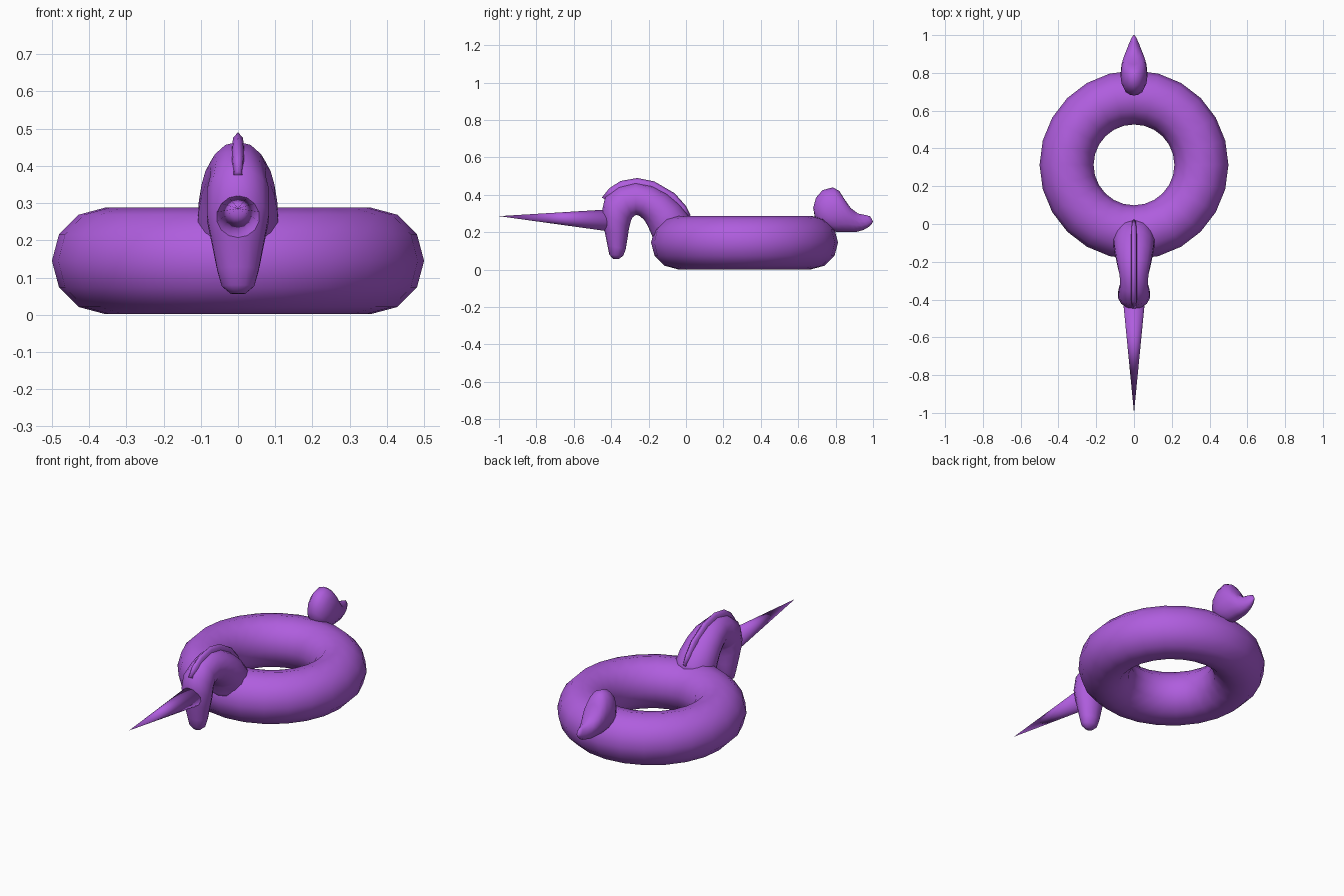
import bpy, bmesh, math
from mathutils import Vector

purple = bpy.data.materials.new("purple_vinyl")
purple.diffuse_color = (0.43, 0.11, 0.73, 1)


def finish(obj, name):
    obj.name = name
    obj.data.materials.append(purple)
    for p in obj.data.polygons:
        p.use_smooth = True


def loft(name, stations, sides=14):
    """Skin elliptical rings; station = outer y, z, inner y, z, half width."""
    bm = bmesh.new()
    rings = []
    for y1, z1, y2, z2, w in stations:
        a, b = Vector((0, y1, z1)), Vector((0, y2, z2))
        mid, half = (a + b) / 2, (a - b) / 2
        rings.append([bm.verts.new(mid + half * math.cos(t) + Vector((w * math.sin(t), 0, 0)))
                      for t in (2 * math.pi * i / sides for i in range(sides))])
    for r, s in zip(rings, rings[1:]):
        for i in range(sides):
            j = (i + 1) % sides
            bm.faces.new((r[i], r[j], s[j], s[i]))
    bm.faces.new(rings[0])
    bm.faces.new(rings[-1])
    bmesh.ops.recalc_face_normals(bm, faces=bm.faces)
    me = bpy.data.meshes.new(name)
    bm.to_mesh(me)
    bm.free()
    obj = bpy.data.objects.new(name, me)
    bpy.context.collection.objects.link(obj)
    finish(obj, name)


# Inflated ring
bpy.ops.mesh.primitive_torus_add(major_segments=24, minor_segments=12,
                                 major_radius=0.357, minor_radius=0.143,
                                 location=(0, 0.313, 0.145))
finish(bpy.context.object, "float_ring")

# Arched neck running down into the muzzle
loft("neck_and_head", [
    (0.03, 0.25, -0.15, 0.10, 0.10),
    (0.01, 0.295, -0.185, 0.19, 0.112),
    (-0.035, 0.35, -0.205, 0.235, 0.108),
    (-0.10, 0.405, -0.225, 0.268, 0.10),
    (-0.18, 0.448, -0.25, 0.288, 0.09),
    (-0.27, 0.465, -0.268, 0.293, 0.078),
    (-0.36, 0.443, -0.285, 0.28, 0.075),
    (-0.432, 0.39, -0.295, 0.26, 0.085),
    (-0.45, 0.31, -0.305, 0.22, 0.086),
    (-0.438, 0.22, -0.312, 0.17, 0.072),
    (-0.42, 0.13, -0.322, 0.11, 0.057),
    (-0.41, 0.08, -0.335, 0.075, 0.045),
    (-0.39, 0.057, -0.36, 0.056, 0.02)])

# Thin mane ridge along the crest
loft("mane", [
    (0.025, 0.29, -0.03, 0.26, 0.012),
    (0.0, 0.34, -0.06, 0.29, 0.016),
    (-0.06, 0.408, -0.11, 0.34, 0.018),
    (-0.17, 0.472, -0.19, 0.39, 0.018),
    (-0.26, 0.49, -0.26, 0.40, 0.018),
    (-0.35, 0.474, -0.33, 0.39, 0.018),
    (-0.41, 0.435, -0.37, 0.37, 0.018),
    (-0.45, 0.385, -0.39, 0.35, 0.014)], sides=8)

# Teardrop tail flicking backwards
loft("tail", [
    (0.69, 0.275, 0.72, 0.24, 0.025),
    (0.68, 0.33, 0.78, 0.205, 0.055),
    (0.695, 0.385, 0.82, 0.20, 0.068),
    (0.73, 0.425, 0.85, 0.20, 0.072),
    (0.785, 0.44, 0.88, 0.20, 0.068),
    (0.82, 0.42, 0.905, 0.20, 0.06),
    (0.845, 0.38, 0.925, 0.205, 0.052),
    (0.88, 0.33, 0.95, 0.213, 0.04),
    (0.92, 0.30, 0.975, 0.227, 0.028),
    (0.96, 0.292, 0.992, 0.243, 0.016),
    (0.985, 0.285, 1.0, 0.258, 0.006)])

# Long pointed horn
base, tip = Vector((0, -0.40, 0.263)), Vector((0, -1.0, 0.286))
axis = tip - base
bpy.ops.mesh.primitive_cone_add(vertices=14, radius1=0.06, radius2=0, depth=axis.length,
                                location=(base + tip) / 2,
                                rotation=axis.to_track_quat('Z', 'Y').to_euler())
finish(bpy.context.object, "horn")
